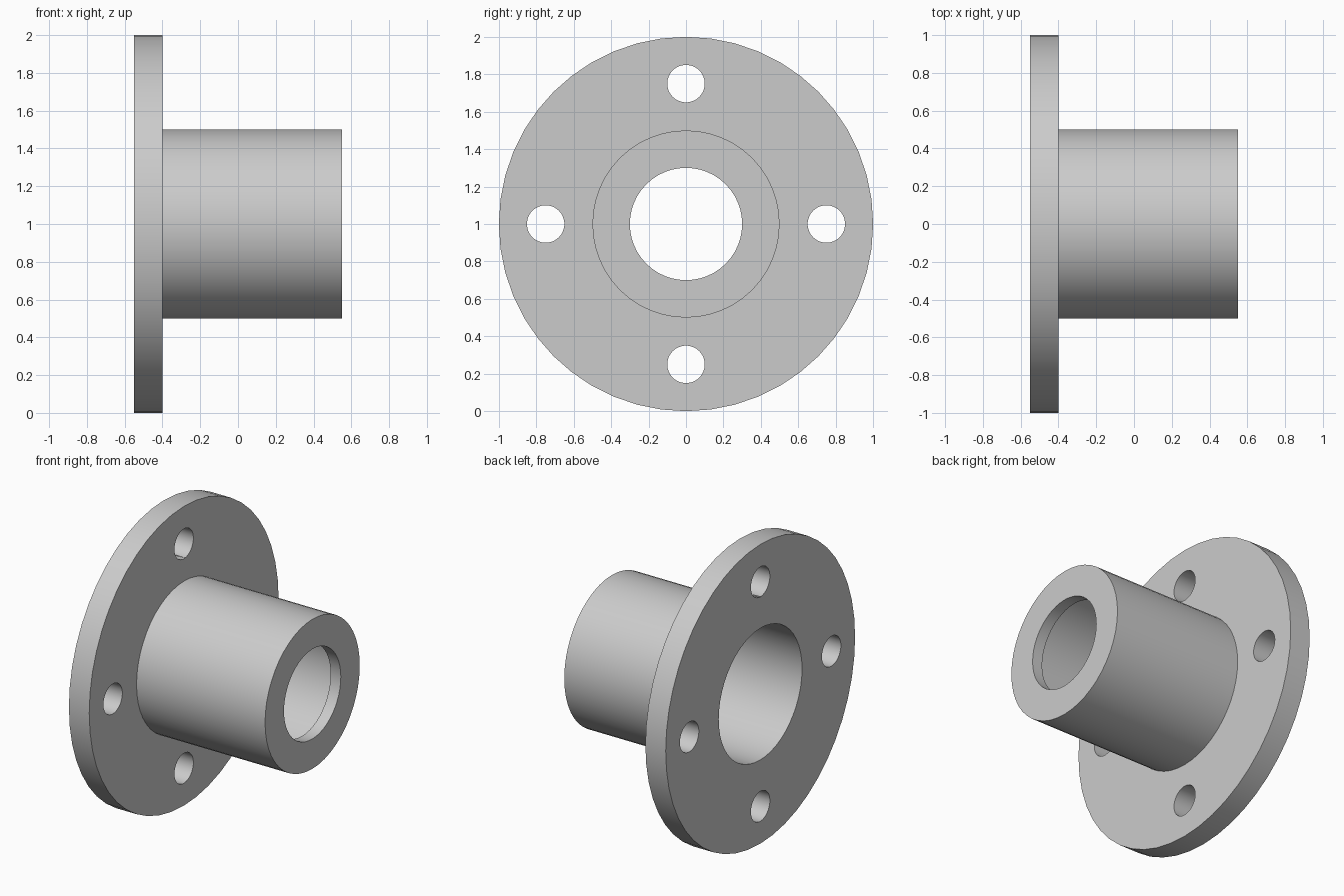
import bpy, math
from mathutils import Matrix

old = bpy.data.objects.get("Cube")
if old:
    bpy.data.objects.remove(old, do_unlink=True)

grey = bpy.data.materials.new("light_grey_metal")
grey.use_nodes = True
colour = (0.6, 0.6, 0.6, 1)
grey.diffuse_color = colour
grey.node_tree.nodes["Principled BSDF"].inputs["Base Color"].default_value = colour

SEGMENTS = 48
AXIS_Z = 1.0


def lathe(name, profile):
    """Turn a closed (x, radius) profile around the horizontal axis."""
    n = len(profile)
    verts, faces = [], []
    for s in range(SEGMENTS):
        a = 2 * math.pi * s / SEGMENTS
        verts += [(x, r * math.cos(a), AXIS_Z + r * math.sin(a)) for x, r in profile]
        t = (s + 1) % SEGMENTS
        for i in range(n):
            j = (i + 1) % n
            faces.append((s * n + i, s * n + j, t * n + j, t * n + i))
    mesh = bpy.data.meshes.new(name)
    mesh.from_pydata(verts, [], faces)
    mesh.materials.append(grey)
    obj = bpy.data.objects.new(name, mesh)
    bpy.context.collection.objects.link(obj)
    return obj


# Flange and hollow hub, with a narrower lip at the open end
flange_hub = lathe("flange_and_hub", [
    (-0.55, 0.44), (-0.55, 1.0), (-0.40, 1.0), (-0.40, 0.5),
    (0.55, 0.5), (0.55, 0.3), (0.475, 0.3), (0.475, 0.44)])

# Make the normals point outward
bpy.context.view_layer.objects.active = flange_hub
flange_hub.select_set(True)
bpy.ops.object.mode_set(mode='EDIT')
bpy.ops.mesh.select_all(action='SELECT')
bpy.ops.mesh.normals_make_consistent(inside=False)
bpy.ops.object.mode_set(mode='OBJECT')

# Four bolt holes through the flange
for k in range(4):
    a = k * math.pi / 2
    bpy.ops.mesh.primitive_cylinder_add(
        vertices=SEGMENTS, radius=0.1, depth=0.4, rotation=(0, math.pi / 2, 0),
        location=(-0.475, 0.75 * math.cos(a), AXIS_Z + 0.75 * math.sin(a)))
    cutter = bpy.context.object
    cutter.name = f"bolt_hole_cutter_{k + 1}"
    cutter.data.materials.append(grey)
    cutter.hide_render = True
    cut = flange_hub.modifiers.new(f"bolt_hole_{k + 1}", 'BOOLEAN')
    cut.operation = 'DIFFERENCE'
    cut.solver = 'EXACT'
    cut.object = cutter
    bpy.context.view_layer.objects.active = flange_hub
    bpy.ops.object.modifier_apply(modifier=cut.name)
    bpy.data.objects.remove(cutter, do_unlink=True)

# Smooth round walls, crisp rims
bpy.ops.object.select_all(action='DESELECT')
flange_hub.select_set(True)
bpy.context.view_layer.objects.active = flange_hub
bpy.ops.object.shade_smooth_by_angle(angle=math.radians(30))
